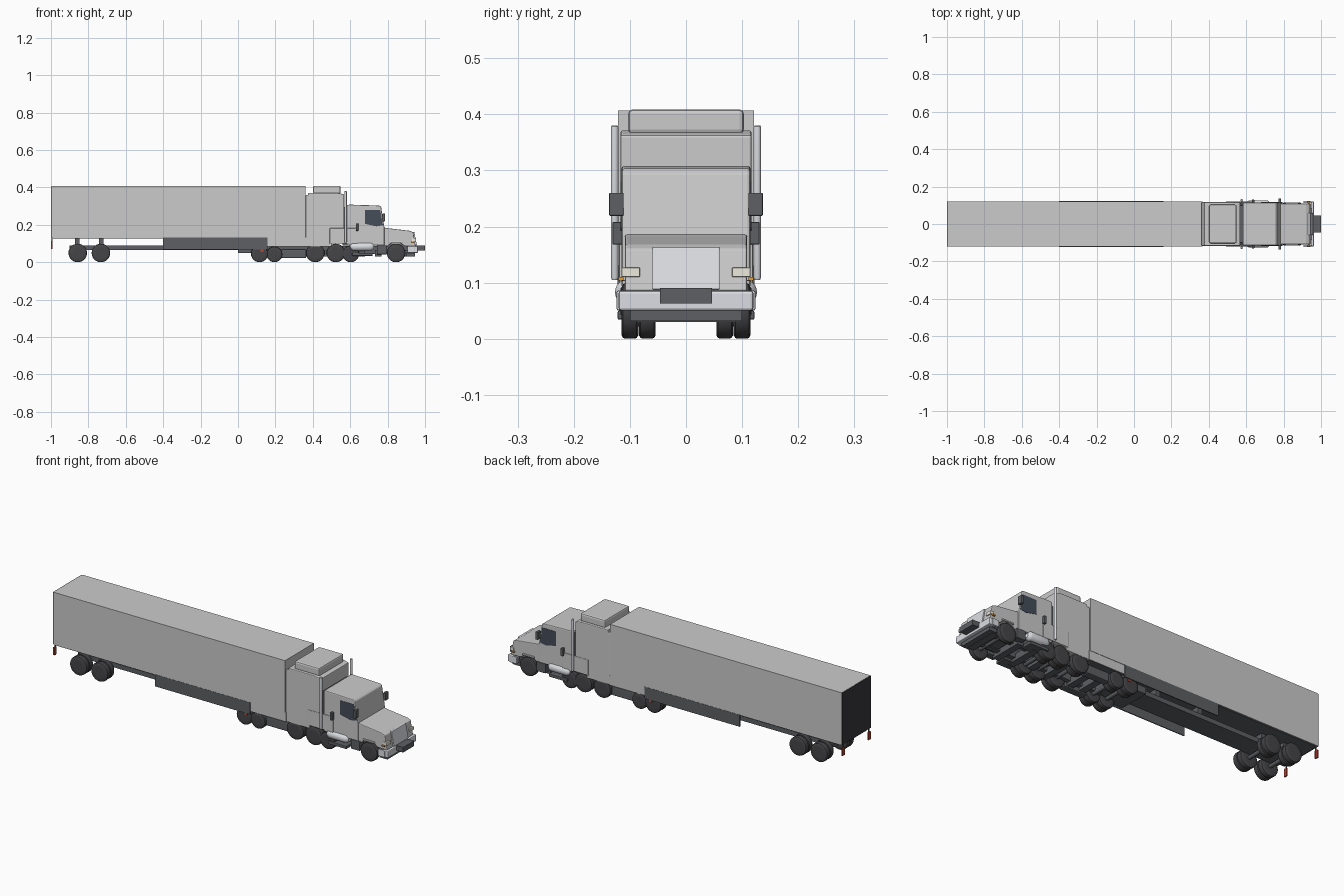
import bpy, bmesh, math
from mathutils import Matrix, Vector

if "Cube" in bpy.data.objects:
    bpy.data.objects.remove(bpy.data.objects["Cube"])


def mat(name, c):
    m = bpy.data.materials.new(name)
    m.diffuse_color = (*c, 1)
    m.use_nodes = True
    m.node_tree.nodes["Principled BSDF"].inputs["Base Color"].default_value = m.diffuse_color
    return m


RUBBER = mat("rubber", (0.06, 0.06, 0.065))
FRAME = mat("frame_dark", (0.11, 0.115, 0.125))
DOOR = mat("door_dark", (0.04, 0.04, 0.045))
GLASS = mat("glass", (0.06, 0.075, 0.1))
CHROME = mat("chrome", (0.72, 0.73, 0.77))
LAMP = mat("lamp", (0.85, 0.82, 0.72))
RED = mat("red_lamp", (0.5, 0.06, 0.03))
AMBER = mat("amber_lamp", (0.8, 0.35, 0.03))


def finish(name, bm, m=None, bevel=0, smooth=False):
    bmesh.ops.recalc_face_normals(bm, faces=bm.faces)
    me = bpy.data.meshes.new(name)
    bm.to_mesh(me)
    bm.free()
    ob = bpy.data.objects.new(name, me)
    bpy.context.collection.objects.link(ob)
    if m:
        me.materials.append(m)
    if bevel:
        b = ob.modifiers.new("bevel", 'BEVEL')
        b.width, b.segments, b.limit_method = bevel, 2, 'ANGLE'
    if smooth:
        bpy.context.view_layer.objects.active = ob
        ob.select_set(True)
        bpy.ops.object.shade_smooth_by_angle(angle=math.radians(35))
        ob.select_set(False)
    return ob


def box(name, x, y, z, m=None, bevel=0):
    """Box from (min, max) pairs."""
    bm = bmesh.new()
    bmesh.ops.create_cube(bm, size=1)
    for v in bm.verts:
        v.co = [(a + b) / 2 + c * (b - a) for (a, b), c in zip((x, y, z), v.co)]
    return finish(name, bm, m, bevel)


def pair(name, x, y, z, m=None, bevel=0):
    """Box on both sides, y given as distance from the centre line."""
    for s, side in ((-1, "right"), (1, "left")):
        box(f"{name}_{side}", x, sorted((s * y[0], s * y[1])), z, m, bevel)


def profile(name, pts, y0, y1, m=None, bevel=0):
    """Side outline (x, z) extruded across y."""
    bm = bmesh.new()
    f = bm.faces.new([bm.verts.new((x, y0, z)) for x, z in pts])
    r = bmesh.ops.extrude_face_region(bm, geom=[f])
    bmesh.ops.translate(bm, vec=(0, y1 - y0, 0),
                        verts=[g for g in r["geom"] if isinstance(g, bmesh.types.BMVert)])
    return finish(name, bm, m, bevel)


def lathe(name, pts, loc, axis, m=None, seg=28):
    """Outline (radius, along) spun round the axis."""
    bm = bmesh.new()
    rot = Vector((0, 0, 1)).rotation_difference(Vector(axis)).to_matrix()
    rings = []
    for r, h in pts:
        rings.append([bm.verts.new(rot @ Vector((r * math.cos(t), r * math.sin(t), h)) + Vector(loc))
                      for t in (2 * math.pi * i / seg for i in range(seg))])
    for a, b in zip(rings, rings[1:]):
        for i in range(seg):
            j = (i + 1) % seg
            bm.faces.new((a[i], a[j], b[j], b[i]))
    bm.faces.new(rings[0])
    bm.faces.new(rings[-1])
    return finish(name, bm, m, 0, True)


# trailer box, dark rear doors and rear lamps
box("trailer_box", (-0.996, 0.36), (-0.121, 0.121), (0.13, 0.407))
box("trailer_floor", (-0.99, 0.35), (-0.117, 0.117), (0.126, 0.131), FRAME)
box("rear_doors", (-1.0, -0.995), (-0.12, 0.12), (0.131, 0.406), DOOR)
pair("tail_lamp_bracket", (-0.998, -0.992), (0.104, 0.108), (0.07, 0.13), FRAME)
pair("tail_lamp", (-1.0, -0.993), (0.1, 0.118), (0.072, 0.113), RED)

# trailer chassis, skirts, front side panels
box("trailer_chassis", (-0.9, 0.16), (-0.055, 0.055), (0.066, 0.09), FRAME)
for x in (-0.86, -0.73, -0.35, -0.1, 0.1):
    box("chassis_crossmember", (x - 0.012, x + 0.012), (-0.05, 0.05), (0.088, 0.128), FRAME)
pair("side_skirt", (-0.4, 0.157), (0.117, 0.122), (0.068, 0.131), FRAME)
pair("front_side_panel", (0.157, 0.365), (0.112, 0.119), (0.083, 0.132))
pair("side_marker", (0.12, 0.135), (0.11, 0.118), (0.056, 0.068), RED)
box("bogie_frame", (0.0, 0.2), (-0.085, 0.085), (0.05, 0.085), FRAME)

# tractor chassis rails and crossmembers
pair("tractor_rail", (0.16, 0.93), (0.035, 0.06), (0.045, 0.088), FRAME)
for x in (0.26, 0.33, 0.47, 0.57, 0.66, 0.75, 0.9):
    box("tractor_crossmember", (x - 0.018, x + 0.018), (-0.088, 0.088), (0.03, 0.065), FRAME)
pair("chassis_side_tank", (0.23, 0.365), (0.06, 0.1), (0.022, 0.07), FRAME, 0.006)

# wheels
TYRE = [(0.027, 0.0), (0.042, 0.0), (0.048, 0.003), (0.0495, 0.008),
        (0.0495, 0.022), (0.048, 0.027), (0.042, 0.03), (0.027, 0.03)]
RIM = [(0.028, 0.005), (0.028, 0.029), (0.025, 0.029), (0.022, 0.022),
       (0.013, 0.021), (0.011, 0.027), (0.006, 0.028)]


def axle(label, x, k=1.0, dual=True):
    z = 0.0495 * k
    for s, side in ((-1, "right"), (1, "left")):
        for y in ([0.085, 0.054] if dual else [0.085]):
            lathe(f"{label}_tyre_{side}", [(r * k, h) for r, h in TYRE],
                  (x, s * y, z), (0, s, 0), RUBBER)
            lathe(f"{label}_rim_{side}", [(r * k, h) for r, h in RIM],
                  (x, s * y, z), (0, s, 0), CHROME, 20)
    lathe(f"{label}_axle", [(0.01, -0.09), (0.01, 0.09)], (x, 0, z), (0, 1, 0), FRAME, 12)


axle("trailer_rear", -0.857)
axle("trailer_front", -0.733)
axle("bogie_rear", 0.115, 0.92)
axle("bogie_front", 0.195, 0.85)
axle("drive_rear", 0.413)
axle("drive_front", 0.523)
axle("tag", 0.603, 0.9)
axle("steer", 0.845, 1.0, False)

# sleeper with roof fairing
profile("sleeper", [(0.362, 0.083), (0.362, 0.36), (0.375, 0.36), (0.375, 0.371),
                    (0.53, 0.371), (0.568, 0.363), (0.568, 0.1), (0.5, 0.1), (0.5, 0.083)],
        -0.117, 0.117, None, 0.004)
box("roof_fairing", (0.402, 0.548), (-0.103, 0.103), (0.365, 0.409), None, 0.008)

# cab
profile("cab", [(0.582, 0.09), (0.582, 0.306), (0.6, 0.308), (0.755, 0.303), (0.765, 0.297),
                (0.783, 0.185), (0.783, 0.09)], -0.115, 0.115, None, 0.005)
box("cab_gap_filler", (0.56, 0.59), (-0.1, 0.1), (0.09, 0.295), FRAME)
pair("lower_rear_panel", (0.49, 0.64), (0.112, 0.119), (0.1, 0.182), None, 0.002)
for s, side in ((-1, "right"), (1, "left")):
    profile("side_window_" + side, [(0.68, 0.205), (0.68, 0.28), (0.76, 0.28),
                                    (0.775, 0.198), (0.74, 0.192)], s * 0.112, s * 0.1165, GLASS)

# hood with wheel arches
ARCH = [(0.845 + 0.056 * math.cos(t), 0.052 + 0.056 * math.sin(t))
        for t in (math.radians(40 + 20 * i) for i in range(6))]
profile("hood", [(0.775, 0.187), (0.8, 0.182), (0.92, 0.168), (0.937, 0.16), (0.95, 0.085),
                 (0.9, 0.085)] + ARCH + [(0.8, 0.085), (0.775, 0.085)], -0.109, 0.109, None, 0.004)
pair("fender_lip", (0.81, 0.88), (0.105, 0.116), (0.103, 0.111), None, 0.002)
box("engine_block", (0.78, 0.93), (-0.07, 0.07), (0.05, 0.1), FRAME)
pair("cab_step", (0.742, 0.795), (0.08, 0.117), (0.042, 0.092), FRAME, 0.003)

# grille, lamps, bumper
profile("grille", [(0.93, 0.163), (0.942, 0.163), (0.957, 0.088), (0.93, 0.088)],
        -0.06, 0.06, CHROME, 0.002)
pair("headlamp", (0.93, 0.951), (0.082, 0.115), (0.11, 0.127), LAMP, 0.002)
pair("turn_lamp", (0.925, 0.94), (0.111, 0.12), (0.104, 0.11), AMBER)
box("bumper", (0.93, 0.962), (-0.12, 0.12), (0.05, 0.086), CHROME, 0.005)
pair("bumper_end", (0.905, 0.945), (0.112, 0.124), (0.05, 0.086), CHROME, 0.004)
box("bumper_underside", (0.9, 0.945), (-0.1, 0.1), (0.032, 0.052), FRAME)
box("front_plate", (0.958, 1.0), (-0.046, 0.046), (0.063, 0.09), FRAME)

for s, side in ((-1, "right"), (1, "left")):
    # exhaust stack
    lathe("exhaust_stack_" + side, [(0.005, 0.105), (0.0068, 0.11), (0.0068, 0.378), (0.005, 0.38)],
          (0.575, s * 0.127, 0), (0, 0, 1), CHROME, 16)
    # fuel tank
    lathe("fuel_tank_" + side, [(0.012, 0.6), (0.021, 0.61), (0.0235, 0.62),
                                (0.0235, 0.708), (0.021, 0.718), (0.012, 0.727)],
          (0, s * 0.103, 0.083), (1, 0, 0), CHROME, 24)
pair("fuel_tank_step", (0.61, 0.72), (0.06, 0.122), (0.034, 0.05), FRAME, 0.003)

# mirrors and air intakes
pair("mirror", (0.772, 0.786), (0.111, 0.137), (0.219, 0.26), FRAME, 0.002)
pair("air_intake", (0.63, 0.643), (0.111, 0.131), (0.168, 0.208), FRAME, 0.002)
